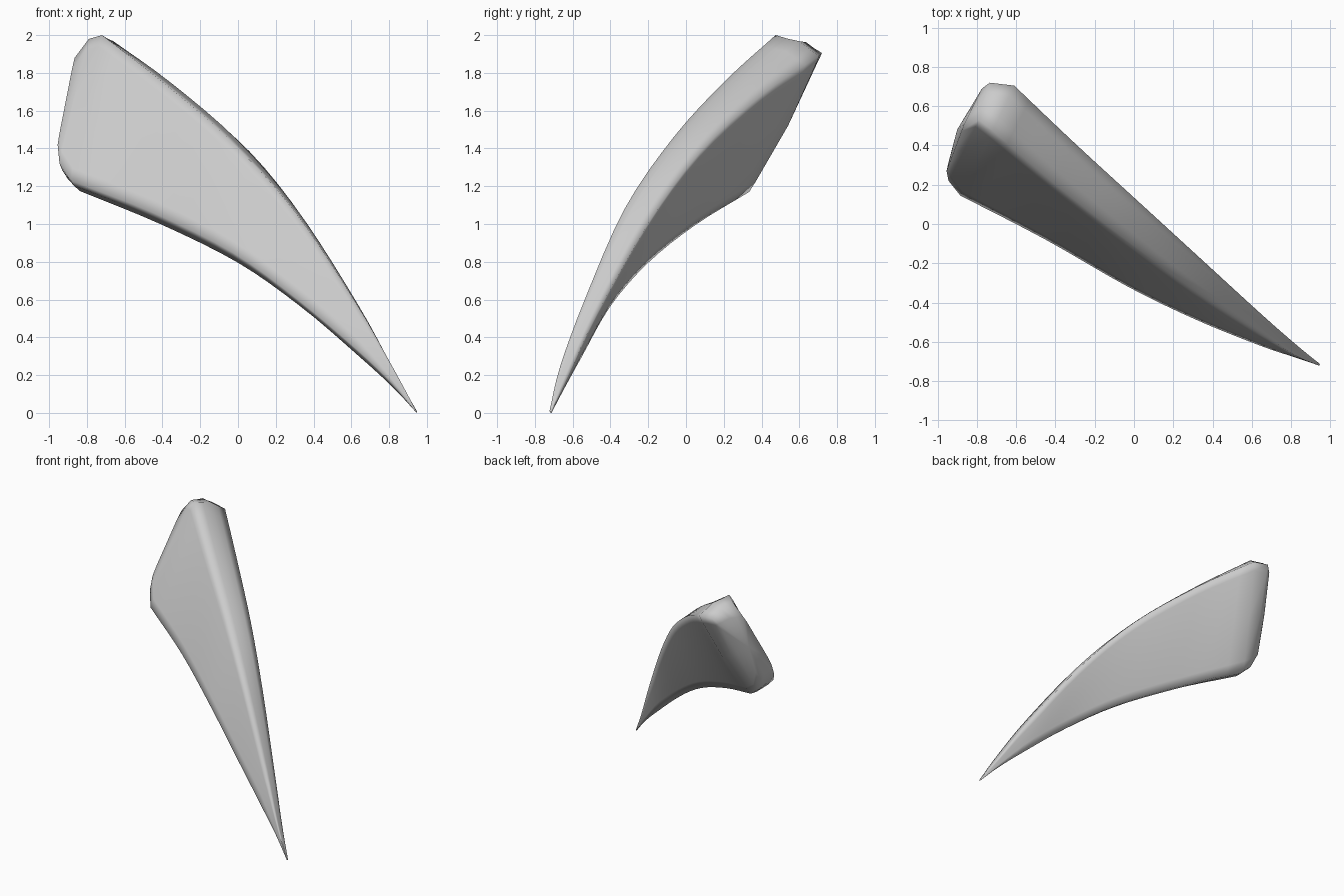
import bpy, bmesh
from mathutils import Vector

if "Cube" in bpy.data.objects:
    bpy.data.objects.remove(bpy.data.objects["Cube"])

# Stations from blunt end to tip: top-front, top-back, bottom-back, bottom-front corner
STATIONS = [
    [(-.865, .51, 1.88), (-.775, .69, 1.86), (-.93, .37, 1.34), (-.955, .27, 1.42)],
    [(-.79, .53, 1.98), (-.735, .72, 1.905), (-.88, .34, 1.22), (-.945, .22, 1.32)],
    [(-.72, .475, 2.00), (-.61, .705, 1.89), (-.815, .335, 1.17), (-.885, .145, 1.23)],
    [(-.41, .21, 1.76), (-.30, .41, 1.69), (-.40, .05, .995), (-.45, -.08, 1.06)],
    [(-.06, -.065, 1.46), (.06, .08, 1.385), (0, -.20, .795), (-.03, -.32, .85)],
    [(.29, -.325, 1.08), (.36, -.195, 1.01), (.33, -.40, .565), (.31, -.485, .605)],
    [(.62, -.54, .59), (.655, -.465, .535), (.64, -.55, .30), (.63, -.615, .335)],
    [(.82, -.668, .24), (.83, -.618, .21), (.82, -.641, .135), (.815, -.678, .155)],
    [(.943, -.722, .012), (.948, -.714, .008), (.946, -.712, 0), (.942, -.720, .003)],
]
STATIONS = [[Vector(p) for p in s] for s in STATIONS]
BULGE = (0.06, 0.05, 0.03, 0.06)   # outward swell of top, back, bottom, front faces


def spline(a, b, c, d, t):
    """Smooth blend from b to c."""
    return 0.5 * (2*b + (c - a)*t + (2*a - 5*b + 4*c - d)*t*t + (3*b - a - 3*c + d)*t**3)


def section(corners, swell=0.0):
    """Four-sided outline with softened corners; swell rounds the blunt end's back."""
    mid = sum(corners, Vector()) / 4
    pts = []
    for i, p in enumerate(corners):
        q = corners[(i + 1) % 4]
        out = (p + q) / 2 - mid
        pts.append(p.copy())
        inset = min(0.25, 0.07 / max((q - p).length, 0.01))
        for f in (inset, 0.5, 1 - inset):
            amount = BULGE[i] * (0.4 if i == 0 and f != 0.5 else 1)
            if i == 1 and f == 0.5:
                amount += swell
            pts.append(p.lerp(q, f) + out * amount)
    return pts


# Dense run of sections: rounded end kept coarse, body curved
body = STATIONS[2:]
runs = [section(s, 0.25) for s in STATIONS[:2]]
for i in range(len(body) - 1):
    prev = body[i - 1] if i else [2*a - b for a, b in zip(body[0], body[1])]
    nxt = body[i + 2] if i + 2 < len(body) else [2*b - a for a, b in zip(body[i], body[i + 1])]
    for k in range(4):
        swell = max(0, 0.15 - 0.05 * k) if i == 0 else 0
        runs.append(section([spline(*c, k / 4) for c in zip(prev, body[i], body[i + 1], nxt)], swell))
runs.append(section(body[-1]))

# Loft the claw and close both ends
bm = bmesh.new()
rings = [[bm.verts.new(p) for p in r] for r in runs]
for r, s in zip(rings, rings[1:]):
    for j in range(len(r)):
        k = (j + 1) % len(r)
        bm.faces.new((r[j], r[k], s[k], s[j]))
for ring, push in ((rings[0], Vector((-.02, .02, 0))), (rings[-1], Vector())):
    centre = bm.verts.new(sum((v.co for v in ring), Vector()) / len(ring) + push)
    for j in range(len(ring)):
        bm.faces.new((ring[j], ring[(j + 1) % len(ring)], centre))
bmesh.ops.recalc_face_normals(bm, faces=bm.faces)
mesh = bpy.data.meshes.new("curved_claw")
bm.to_mesh(mesh)
bm.free()
claw = bpy.data.objects.new("curved_claw", mesh)
bpy.context.collection.objects.link(claw)
mesh.shade_smooth()
